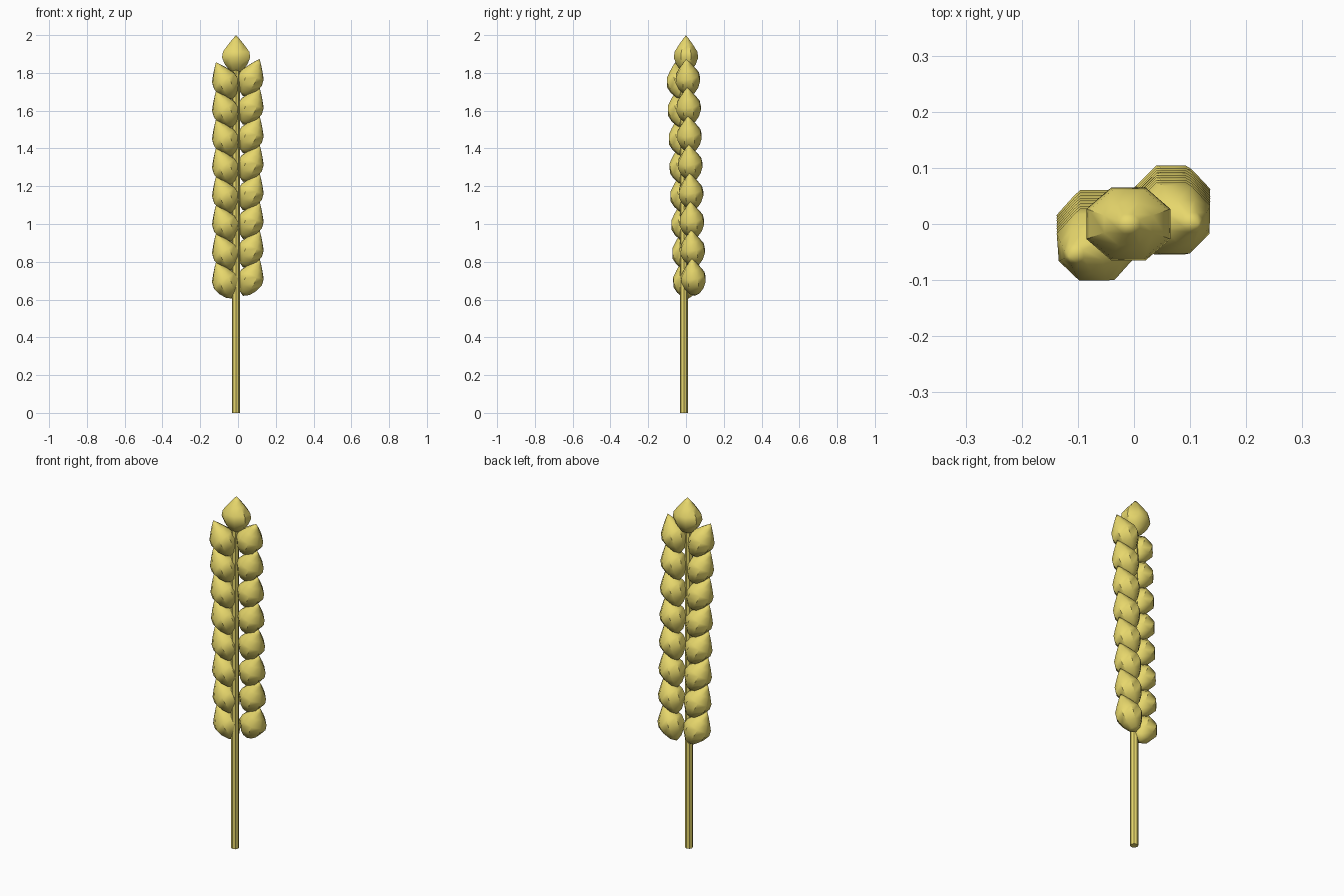
import bpy, bmesh, math
from mathutils import Matrix, Vector

if "Cube" in bpy.data.objects:
    bpy.data.objects.remove(bpy.data.objects["Cube"])

straw = bpy.data.materials.new("straw")
straw.diffuse_color = (0.80, 0.68, 0.15, 1)
straw.use_nodes = True
straw.node_tree.nodes["Principled BSDF"].inputs["Base Color"].default_value = straw.diffuse_color

# Grain profile: (radius fraction, height from the grain centre)
PROFILE = [(0.0, -0.105), (0.45, -0.085), (0.80, -0.050), (1.0, -0.012),
           (0.93, 0.020), (0.58, 0.058), (0.27, 0.088), (0.0, 0.112)]
SIDES = 8


def finish(name, bm):
    bmesh.ops.recalc_face_normals(bm, faces=bm.faces[:])
    mesh = bpy.data.meshes.new(name)
    bm.to_mesh(mesh)
    bm.free()
    mesh.materials.append(straw)
    obj = bpy.data.objects.new(name, mesh)
    bpy.context.collection.objects.link(obj)
    bpy.ops.object.select_all(action='DESELECT')
    obj.select_set(True)
    bpy.context.view_layer.objects.active = obj
    bpy.ops.object.shade_smooth_by_angle(angle=math.radians(40))
    return obj


def grain(name, centre, lean_x=0.0, lean_y=0.0, rx=0.081, ry=0.070, length=1.0):
    """Lathed eight-sided grain, its tip leaning by the given angles."""
    bm = bmesh.new()
    rings = []
    for r, z in PROFILE:
        count = SIDES if r else 1
        rings.append([bm.verts.new((
            r * rx * math.cos(math.tau * (i + 0.5) / SIDES),
            r * ry * math.sin(math.tau * (i + 0.5) / SIDES),
            z * length)) for i in range(count)])
    for a, b in zip(rings, rings[1:]):
        for i in range(SIDES):
            j = (i + 1) % SIDES
            if len(a) == 1:
                bm.faces.new((a[0], b[j], b[i]))
            elif len(b) == 1:
                bm.faces.new((a[i], a[j], b[0]))
            else:
                bm.faces.new((a[i], a[j], b[j], b[i]))
    turn = (Matrix.Rotation(math.radians(lean_x), 4, 'Y')
            @ Matrix.Rotation(math.radians(-lean_y), 4, 'X'))
    bmesh.ops.transform(bm, matrix=Matrix.Translation(Vector(centre)) @ turn,
                        verts=bm.verts[:])
    return finish(name, bm)


# Stem
bm = bmesh.new()
bmesh.ops.create_cone(bm, cap_ends=True, segments=8, radius1=0.021, radius2=0.021,
                      depth=1.85, matrix=Matrix.Translation((-0.011, -0.011, 0.925)))
finish("stem", bm)

# Two rows of grains, each row drifting slightly towards the front as it rises
for i in range(8):
    t = i / 7
    z = 0.151 * i
    grain(f"right_grain_{i + 1}", (0.069, 0.039 - 0.030 * t, 0.715 + z),
          lean_x=24, lean_y=-4, rx=0.074)
    grain(f"left_grain_{i + 1}", (-0.070, -0.005 - 0.033 * t, 0.699 + z),
          lean_x=-25, lean_y=-10, rx=0.074)

# Grain at the tip
grain("top_grain", (-0.010, 0.0, 1.893), length=0.955)
